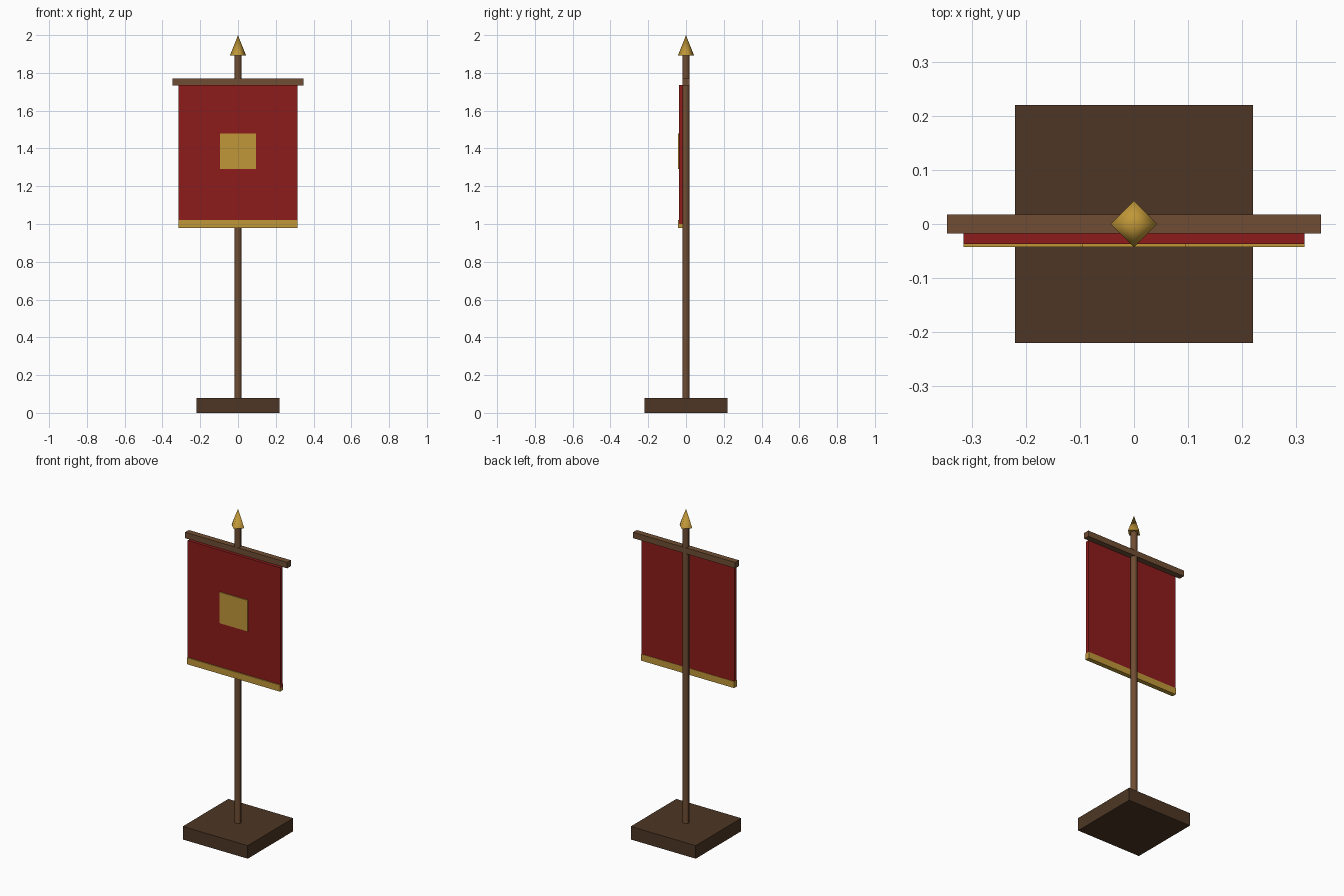
import bpy
import math

if "Cube" in bpy.data.objects:
    bpy.data.objects.remove(bpy.data.objects["Cube"])


def material(name, rgb):
    m = bpy.data.materials.new(name)
    m.diffuse_color = (*rgb, 1)
    m.use_nodes = True
    m.node_tree.nodes["Principled BSDF"].inputs["Base Color"].default_value = m.diffuse_color
    return m


dark_wood = material("dark_wood", (0.075, 0.037, 0.018))
wood = material("wood", (0.16, 0.075, 0.033))
red = material("red_cloth", (0.27, 0.012, 0.011))
gold = material("gold", (0.53, 0.31, 0.04))


def box(name, x, y, z, mat):
    """Box from (min, max) ranges on each axis."""
    ranges = (x, y, z)
    bpy.ops.mesh.primitive_cube_add(size=1, location=[(a + b) / 2 for a, b in ranges])
    o = bpy.context.object
    o.name = name
    o.scale = [b - a for a, b in ranges]
    bpy.ops.object.transform_apply(location=False, rotation=False, scale=True)
    o.data.materials.append(mat)
    return o


# Square foot and crossbar
box("base", (-0.22, 0.22), (-0.22, 0.22), (0, 0.08), dark_wood)
box("crossbar", (-0.346, 0.346), (-0.018, 0.018), (1.734, 1.77), wood)

# Eight-sided pole
bpy.ops.mesh.primitive_cylinder_add(vertices=8, radius=0.019, depth=1.82,
                                    location=(0, 0, 0.99))
pole = bpy.context.object
pole.name = "pole"
pole.data.materials.append(wood)
bpy.ops.object.shade_smooth_by_angle(angle=math.radians(50))

# Hanging cloth with emblem and hem
box("banner_cloth", (-0.315, 0.315), (-0.037, -0.017), (1.0, 1.735), red)
box("emblem", (-0.095, 0.095), (-0.043, -0.035), (1.29, 1.48), gold)
box("hem", (-0.315, 0.315), (-0.043, -0.015), (0.98, 1.02), gold)

# Four-sided spear tip, corners on the axes
bpy.ops.mesh.primitive_cone_add(vertices=4, radius1=0.043, radius2=0, depth=0.108,
                                location=(0, 0, 1.946))
tip = bpy.context.object
tip.name = "spear_tip"
tip.data.materials.append(gold)
bpy.ops.object.shade_smooth_by_angle(angle=math.radians(88))
